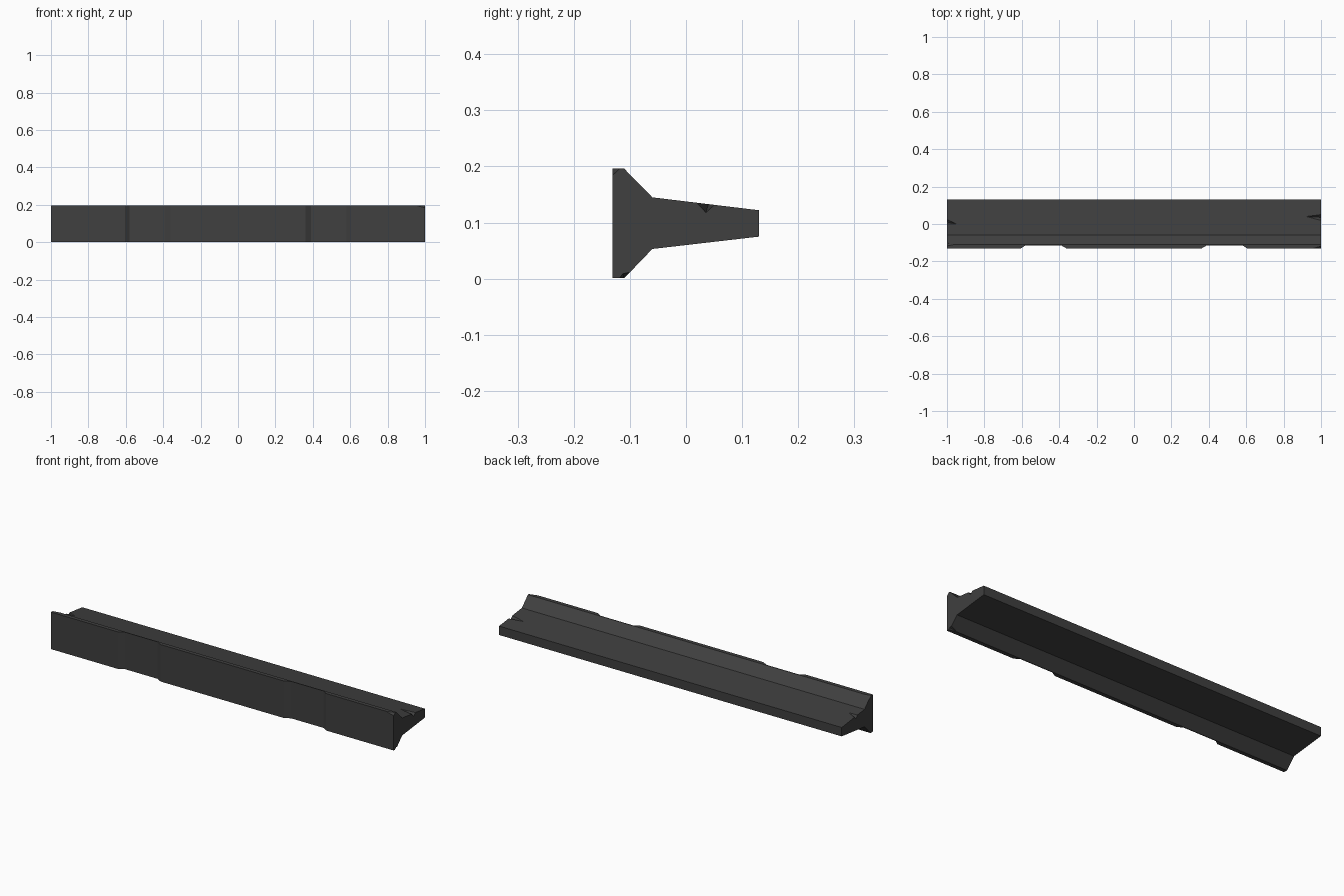
import bpy, bmesh

if "Cube" in bpy.data.objects:
    bpy.data.objects.remove(bpy.data.objects["Cube"])

# Beam cross-section (y, z): broad front flange tapering to a thin back edge
PROFILE = [(-0.131, 0.001), (-0.11, 0.001), (-0.06, 0.053), (0.13, 0.075),
           (0.13, 0.122), (-0.06, 0.145), (-0.11, 0.196), (-0.131, 0.196)]

# Stations along x with the front face position, giving two shallow recesses
FRONT, INSET = -0.131, -0.114
STATIONS = [(-1, FRONT), (-0.605, FRONT), (-0.58, INSET), (-0.39, INSET), (-0.36, FRONT),
            (0.36, FRONT), (0.39, INSET), (0.58, INSET), (0.605, FRONT), (1, FRONT)]


def finish(bm, name):
    bmesh.ops.recalc_face_normals(bm, faces=bm.faces)
    me = bpy.data.meshes.new(name)
    bm.to_mesh(me)
    bm.free()
    ob = bpy.data.objects.new(name, me)
    bpy.context.collection.objects.link(ob)
    return ob


def chip(target, name, points):
    # Convex cutter that breaks a flake off the beam
    bm = bmesh.new()
    for p in points:
        bm.verts.new(p)
    bmesh.ops.convex_hull(bm, input=bm.verts[:])
    cutter = finish(bm, name)
    cutter.hide_render = True
    cutter.hide_viewport = True
    mod = target.modifiers.new(name, 'BOOLEAN')
    mod.operation = 'DIFFERENCE'
    mod.solver = 'EXACT'
    mod.object = cutter


# Beam body
bm = bmesh.new()
rings = []
for x, front in STATIONS:
    rings.append([bm.verts.new((x, front if y == FRONT else y, z)) for y, z in PROFILE])
n = len(PROFILE)
for a, b in zip(rings, rings[1:]):
    for i in range(n):
        j = (i + 1) % n
        bm.faces.new((a[i], a[j], b[j], b[i]))
bm.faces.new(rings[0])
bm.faces.new(rings[-1])
beam = finish(bm, "beam")

# Notches in the upper slope at both ends
chip(beam, "right_notch", [(0.92, 0.04, 0.133), (1.01, 0.035, 0.116),
                           (1.01, 0.008, 0.145), (1.01, 0.06, 0.139), (0.92, 0.04, 0.16)])
chip(beam, "left_notch", [(-0.945, 0.0, 0.139), (-1.01, 0.012, 0.120),
                          (-1.01, -0.008, 0.148), (-1.01, 0.035, 0.14), (-0.945, 0.0, 0.16)])

# Small broken corners on the flange rims
chip(beam, "top_corner_chip", [(0.93, -0.135, 0.199), (1.01, -0.135, 0.178),
                               (1.01, -0.112, 0.199), (1.01, -0.14, 0.21)])
chip(beam, "bottom_corner_chip", [(0.95, -0.11, -0.001), (1.01, -0.122, -0.001),
                                  (1.01, -0.113, 0.011), (1.01, -0.097, 0.014),
                                  (1.01, -0.095, -0.003)])
chip(beam, "left_rim_chip", [(-0.95, -0.11, 0.198), (-1.01, -0.122, 0.198),
                             (-1.01, -0.1, 0.182), (-1.01, -0.09, 0.2)])

# Dark finish
mat = bpy.data.materials.new("dark_grey")
mat.diffuse_color = (0.05, 0.05, 0.05, 1)
mat.use_nodes = True
mat.node_tree.nodes["Principled BSDF"].inputs["Base Color"].default_value = mat.diffuse_color
beam.data.materials.append(mat)
